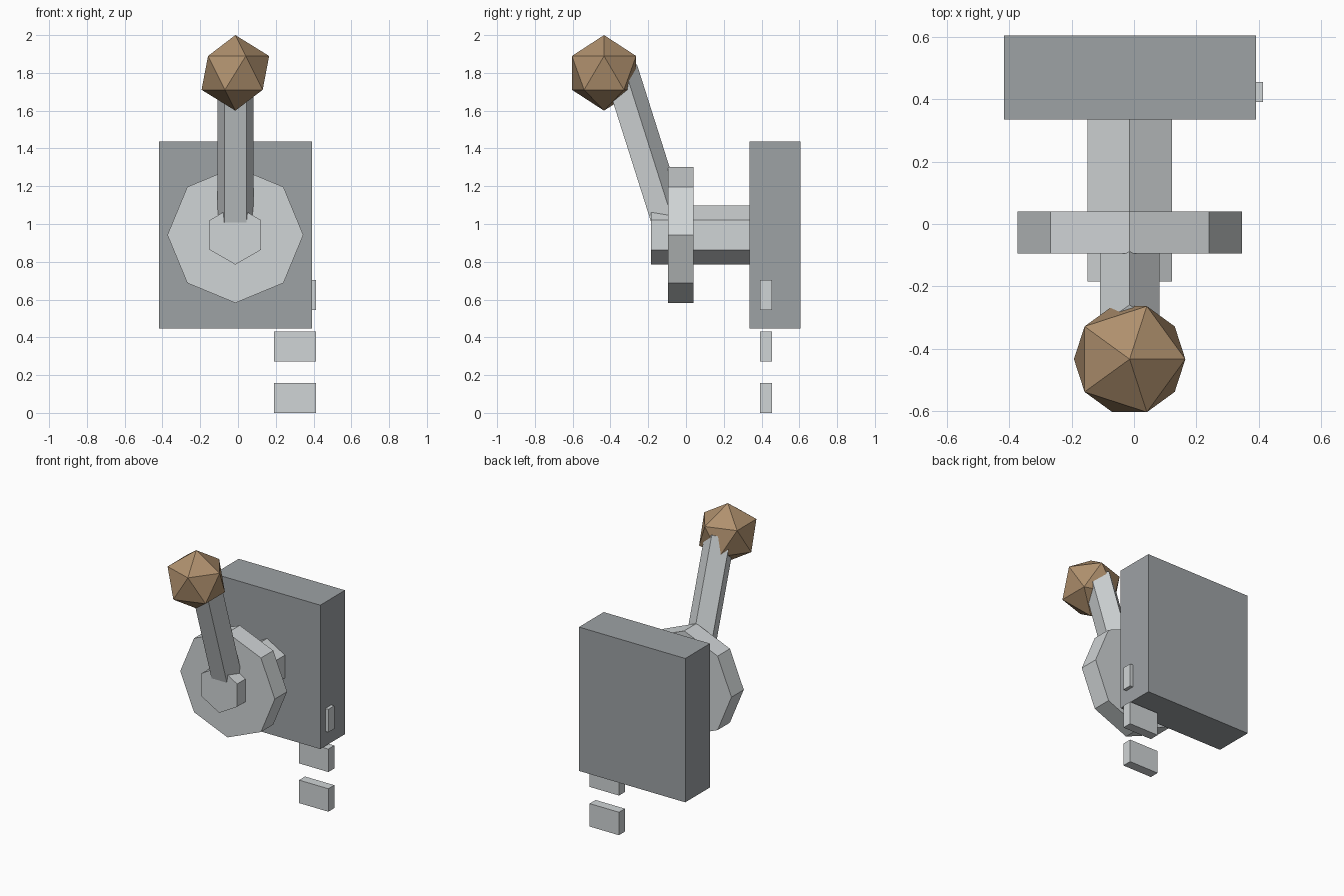
import bpy
import bmesh
from math import radians
from mathutils import Matrix, Vector

cube = bpy.data.objects.get("Cube")
if cube:
    bpy.data.objects.remove(cube, do_unlink=True)


def make_material(name, rgb):
    mat = bpy.data.materials.new(name)
    mat.use_nodes = True
    mat.diffuse_color = (*rgb, 1)
    mat.node_tree.nodes["Principled BSDF"].inputs["Base Color"].default_value = (*rgb, 1)
    return mat


light_metal = make_material("light metal", (0.63, 0.66, 0.67))
dark_metal = make_material("dark metal", (0.34, 0.36, 0.375))
wood = make_material("brown wood", (0.43, 0.28, 0.155))


def finish(name, bm, mat):
    mesh = bpy.data.meshes.new(name)
    bm.to_mesh(mesh)
    bm.free()
    mesh.materials.append(mat)
    obj = bpy.data.objects.new(name, mesh)
    bpy.context.collection.objects.link(obj)
    return obj


def box(name, low, high, mat):
    low, high = Vector(low), Vector(high)
    bm = bmesh.new()
    bmesh.ops.create_cube(bm, size=1, matrix=Matrix.Translation((low + high) / 2)
                          @ Matrix.Diagonal((*(high - low), 1)))
    return finish(name, bm, mat)


def prism(name, sides, radius, start, end, mat):
    """Flat-sided bar between two points in the centre plane."""
    start, end = Vector(start), Vector(end)
    axis = end - start
    tilt = Vector((0, 0, 1)).rotation_difference(axis).to_matrix().to_4x4()
    bm = bmesh.new()
    bmesh.ops.create_cone(bm, cap_ends=True, segments=sides, radius1=radius,
                          radius2=radius, depth=axis.length,
                          matrix=Matrix.Translation((start + end) / 2) @ tilt)
    return finish(name, bm, mat)


CX, CZ = -0.014, 0.942

# Housing and the column of locking plates
box("housing", (-0.418, 0.336, 0.446), (0.391, 0.605, 1.436), dark_metal)
for i in range(3):
    z = i * 0.273
    box(f"lock_plate_{i + 1}", (0.191, 0.391, z), (0.414, 0.456, z + 0.158), light_metal)

# Axle and the eight-sided disc it carries
prism("axle", 6, 0.157, (CX, 0.38, CZ), (CX, -0.184, CZ), light_metal)
prism("disc", 8, 0.36, (CX, 0.04, CZ), (CX, -0.094, CZ), light_metal)

# Five-sided lever leaning forward
prism("lever", 5, 0.1, (CX, -0.083, 0.957), (CX, -0.355, 1.815), light_metal)

# Faceted knob on the lever
bm = bmesh.new()
bmesh.ops.create_icosphere(bm, subdivisions=1, radius=0.2,
                           matrix=Matrix.Translation((CX, -0.434, 1.8)))
finish("knob", bm, wood)
